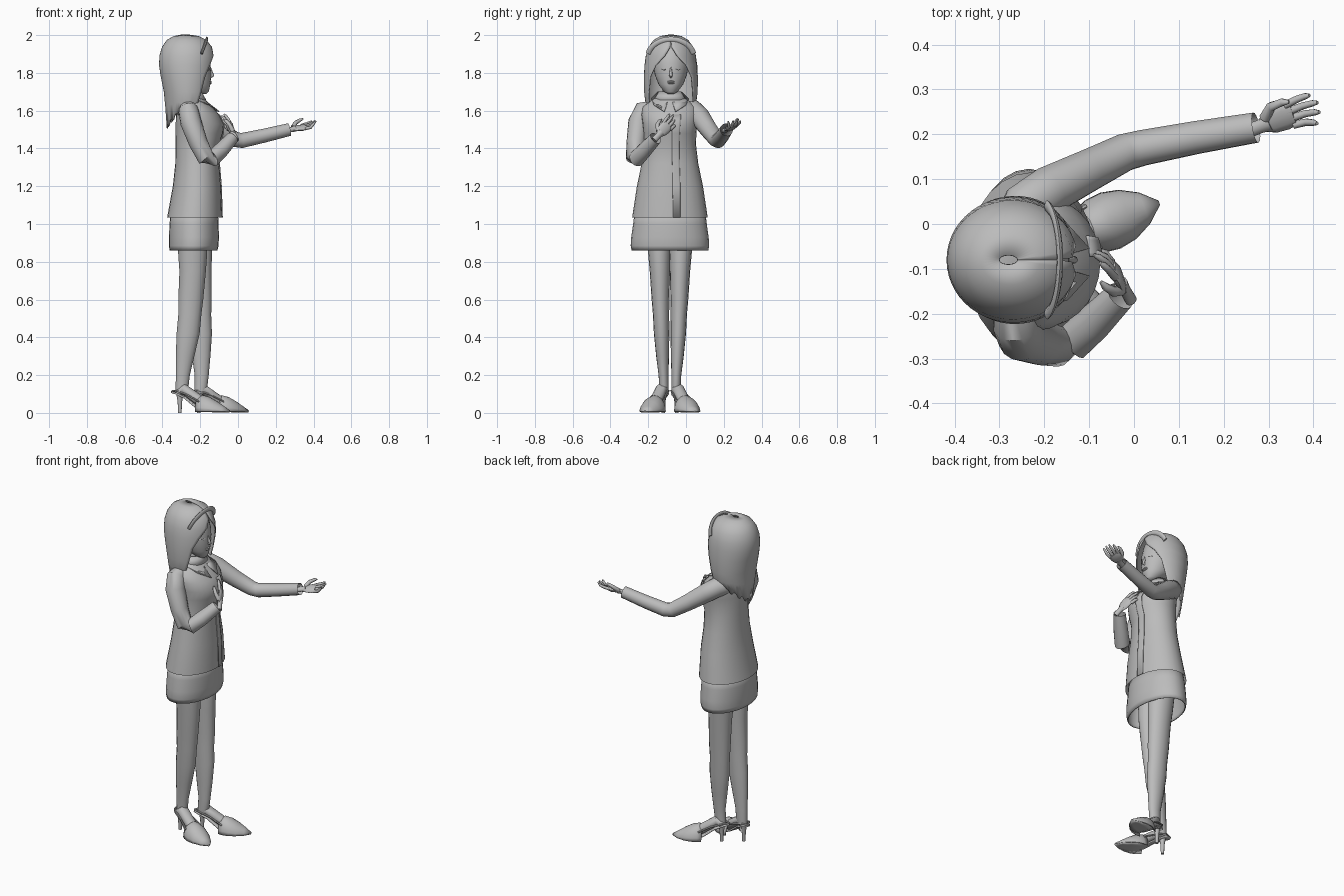
import bpy, bmesh, math
from math import sin, cos, pi, radians
from mathutils import Vector as V

if "Cube" in bpy.data.objects:
    bpy.data.objects.remove(bpy.data.objects["Cube"], do_unlink=True)

grey = bpy.data.materials.new("plain grey")
grey.use_nodes = True
grey.diffuse_color = (0.5, 0.5, 0.5, 1)
grey.node_tree.nodes["Principled BSDF"].inputs["Base Color"].default_value = grey.diffuse_color
MID = -0.085  # y of the body's own centre plane


def finish(name, bm, thick=0, angle=50):
    bmesh.ops.recalc_face_normals(bm, faces=bm.faces)
    mesh = bpy.data.meshes.new(name)
    bm.to_mesh(mesh)
    bm.free()
    mesh.materials.append(grey)
    ob = bpy.data.objects.new(name, mesh)
    bpy.context.collection.objects.link(ob)
    if thick:
        mod = ob.modifiers.new("thickness", 'SOLIDIFY')
        mod.thickness, mod.offset = thick, 0
    bpy.ops.object.select_all(action='DESELECT')
    bpy.context.view_layer.objects.active = ob
    ob.select_set(True)
    bpy.ops.object.shade_smooth_by_angle(angle=radians(angle))
    return ob


def loft(name, rings, closed=True, caps=(True, True), thick=0):
    """Skin a list of equal-length point rows."""
    bm = bmesh.new()
    rows = [[bm.verts.new(p) for p in r] for r in rings]
    n = len(rows[0])
    for a, b in zip(rows, rows[1:]):
        for i in range(n if closed else n - 1):
            j = (i + 1) % n
            bm.faces.new((a[i], a[j], b[j], b[i]))
    for use, row in zip(caps, (rows[0], rows[-1])):
        if use and closed:
            bm.faces.new(row)
    return finish(name, bm, thick)


def oval(z, x0, x1, ry, y=MID, n=28):
    cx, rx = (x0 + x1) / 2, (x1 - x0) / 2
    return [V((cx + rx * cos(2 * pi * i / n), y + ry * sin(2 * pi * i / n), z)) for i in range(n)]


def tube(name, path, radii, flat=1.0, up=(0, 0, 1), n=12, caps=(True, True), thick=0):
    """Round or flattened limb along a path; flat scales it along up."""
    pts, rings = [V(p) for p in path], []
    for k, p in enumerate(pts):
        t = (pts[min(k + 1, len(pts) - 1)] - pts[max(k - 1, 0)]).normalized()
        side = t.cross(V(up)).normalized()
        nor = side.cross(t)
        rings.append([p + radii[k] * (side * cos(2 * pi * i / n) + nor * flat * sin(2 * pi * i / n))
                      for i in range(n)])
    return loft(name, rings, True, caps, thick)


def ball(name, centre, size):
    bm = bmesh.new()
    bmesh.ops.create_uvsphere(bm, u_segments=14, v_segments=8, radius=1)
    for v in bm.verts:
        v.co = V([c + s * q for c, s, q in zip(centre, size, v.co)])
    return finish(name, bm)


# Jacket and its overlapping front edge
JACKET = [(1.035, -.375, -.085, .2), (1.2, -.345, -.09, .175), (1.32, -.332, -.1, .15),
          (1.42, -.33, -.1, .138), (1.48, -.33, -.08, .14), (1.53, -.33, -.075, .145),
          (1.58, -.328, -.1, .152), (1.62, -.318, -.135, .145), (1.65, -.305, -.165, .105),
          (1.68, -.285, -.19, .06)]
loft("jacket", [oval(*r) for r in JACKET], caps=(False, True))
edge = []
for z, x0, x1, ry in JACKET[:7]:
    row = []
    for i in range(6):
        a = 0.08 + 0.04 * i * (1 + z - 1.035)
        row.append(V(((x0 + x1) / 2 + ((x1 - x0) / 2 + .003) * cos(a), MID + (ry + .003) * sin(a), z)))
    edge.append(row)
loft("jacket_front_edge", edge, closed=False, thick=.004)

# Skirt, open underneath
SKIRT = [(1.08, -.35, -.11, .182), (1.0, -.36, -.106, .192), (.93, -.362, -.104, .202),
         (.885, -.362, -.106, .205), (.86, -.36, -.112, .2)]
loft("skirt", [oval(*r) for r in SKIRT], caps=(False, False), thick=.006)

# Neck and collar
tube("neck", [(-.245, MID, 1.6), (-.235, MID, 1.68), (-.235, -.08, 1.76)], [.05, .042, .042])
loft("collar_band", [oval(1.655, -.3, -.17, .085), oval(1.7, -.29, -.195, .057)], caps=(False, False), thick=.005)
for side, word in ((1, "left"), (-1, "right")):
    bm = bmesh.new()
    flap = [(-.24, .062, 1.7), (-.165, .012, 1.645), (-.1, .03, 1.595), (-.15, .085, 1.63), (-.24, .1, 1.662)]
    bm.faces.new([bm.verts.new((x, MID + side * y, z)) for x, y, z in flap])
    finish(word + "_collar", bm, thick=.006)

# Head
HEAD = [(1.688, -.2, -.168, .014), (1.7, -.23, -.155, .036), (1.74, -.3, -.146, .066),
        (1.79, -.33, -.142, .085), (1.85, -.36, -.146, .095), (1.92, -.36, -.162, .088),
        (1.96, -.33, -.2, .055)]
loft("head", [oval(*r, y=-.08) for r in HEAD])
tube("nose", [(-.147, -.08, 1.83), (-.14, -.08, 1.8), (-.134, -.08, 1.785), (-.145, -.08, 1.777)],
     [.003, .008, .009, .005], up=(0, 1, 0), n=8)
for z in (1.746, 1.754):
    ball("lip", (-.147, -.08, z), (.008, .019, .005))
for side, word in ((1, "left"), (-1, "right")):
    tube(word + "_closed_eye", [(-.149, -.08 + side * .022, 1.822), (-.153, -.08 + side * .038, 1.816),
                                (-.168, -.08 + side * .055, 1.822)], [.002, .004, .002], n=6)

# Long hair: a shell parted over the face, with a ragged tapered end
# rows: height, back x, front x, half width, half opening in degrees, ragged drop
HAIR = [(2.0, -.3, -.26, .01, 0, 0), (1.992, -.34, -.21, .055, 0, 0), (1.972, -.375, -.168, .09, 0, 0),
        (1.935, -.4, -.14, .116, 2, 0), (1.89, -.413, -.128, .13, 14, 0), (1.84, -.415, -.124, .137, 35, 0),
        (1.78, -.406, -.125, .14, 50, 0), (1.7, -.39, -.14, .139, 56, 0), (1.65, -.382, -.15, .133, 62, .02),
        (1.61, -.374, -.17, .12, 72, .07)]
COLS, rows = 41, []
for z, x0, x1, ry, gap, drop in HAIR:
    row = []
    for i in range(COLS):
        a = radians(gap) + (2 * pi - 2 * radians(gap)) * i / (COLS - 1)
        back = max(0, -cos(a)) ** 2
        fall = drop * (back * 1.2 + (.28 if i % 4 < 2 else 0))
        row.append(V(((x0 + x1) / 2 + (x1 - x0) / 2 * cos(a), -.08 + ry * sin(a) * (1 - 2 * fall), z - fall)))
    rows.append(row)
loft("long_hair", rows, closed=False, thick=.006)

# Hairband arching over the crown
band = []
for k in range(17):
    a = pi * (.06 + .88 * k / 16)
    band.append((-.2 + .035 * sin(a), -.08 + .122 * cos(a), 1.885 + .093 * sin(a)))
tube("hairband", band, [.014] * len(band), flat=.5, up=(1, 0, 0), n=8)

# Sleeves, open at the cuff
ARMS = {
    "right": ([(-.265, -.17, 1.61), (-.262, -.225, 1.6), (-.25, -.25, 1.54), (-.21, -.265, 1.43),
               (-.17, -.272, 1.35), (-.135, -.262, 1.345), (-.09, -.22, 1.39), (-.03, -.16, 1.455)],
              [.045, .053, .056, .05, .046, .043, .041, .034]),
    "left": ([(-.27, -.02, 1.6), (-.24, .04, 1.6), (-.19, .075, 1.565), (-.1, .12, 1.5),
              (-.02, .16, 1.448), (.02, .17, 1.442), (.14, .193, 1.468), (.272, .215, 1.5)],
             [.05, .056, .054, .047, .042, .04, .037, .034]),
}
for word, (path, radii) in ARMS.items():
    tube(word + "_sleeve", path, radii, up=(0, .3, 1) if word == "left" else (1, 0, .2),
         n=16, caps=(True, False))


# Hands: wrist, palm and five bent fingers in a local frame
def hand(word, wrist, along, palm_up, thumb):
    f, u = V(along).normalized(), V(palm_up)
    u = (u - f * u.dot(f)).normalized()
    s = f.cross(u) * thumb
    at = lambda a, b, c: V(wrist) + f * a + s * b + u * c
    tube(word + "_wrist", [at(-.035, 0, 0), at(0, 0, 0), at(.025, 0, 0)], [.017, .016, .019], .8, u)
    tube(word + "_palm", [at(.005, 0, 0), at(.03, .002, 0), at(.06, .002, -.003), at(.083, 0, 0)],
         [.016, .03, .034, .028], .38, u)
    for k, reach in enumerate((.055, .066, .062, .048)):
        b = .026 - .017 * k
        curl = .012 + .007 * k
        tube(word + "_finger", [at(.072, b, 0), at(.08 + reach * .45, b * 1.15, .003),
                                at(.08 + reach * .8, b * 1.2, curl * .6), at(.08 + reach, b * 1.2, curl)],
             [.0095, .0085, .0075, .004], 1, u, n=8)
    tube(word + "_thumb", [at(.02, .016, .004), at(.045, .04, .016), at(.075, .044, .026), at(.09, .04, .03)],
         [.013, .011, .009, .004], 1, u, n=8)


hand("right", (-.02, -.147, 1.468), (-.07, .12, .13), (-.8, -.3, -.1), 1)
hand("left", (.28, .217, 1.5), (.13, .05, .025), (-.1, -.35, .8), -1)

# Legs, feet and slingback heels
LEG = [(.97, -.245, .06, .078, .064, .02), (.85, -.24, .056, .077, .06, .025), (.75, -.24, .053, .07, .054, .03),
       (.6, -.25, .05, .066, .047, .045), (.52, -.255, .047, .061, .043, .052), (.42, -.264, .044, .061, .041, .065),
       (.3, -.28, .039, .049, .034, .085), (.2, -.292, .034, .037, .026, .1), (.14, -.296, .032, .034, .025, .1),
       (.105, -.3, .032, .03, .023, .1)]
for side, word in ((1, "left"), (-1, "right")):
    shift = .1 if side > 0 else 0
    rings = []
    for z, x, y, rx, ry, sh in LEG:
        cx = x + (sh if side > 0 else 0)
        rings.append(oval(z, cx - rx, cx + rx, ry, MID + side * y, 16))
    loft(word + "_leg", rings)
    heel = V((-.35 + shift, MID + side * .02, 0))
    fwd = V((.305, side * .112, 0)).normalized()
    lat = V((-fwd.y, fwd.x, 0))
    at = lambda a, b, z: heel + fwd * a + lat * b + V((0, 0, z))
    tube(word + "_foot", [at(.035, 0, .105), at(.07, 0, .125), at(.12, 0, .09), at(.18, 0, .05), at(.25, 0, .03)],
         [.024, .034, .033, .034, .025], .85)
    # sole, dropping from the heel to the toe
    sole = []
    for a, w, z in ((0, .012, .11), (.03, .026, .103), (.08, .026, .08), (.14, .032, .035),
                    (.19, .052, .012), (.24, .055, .008), (.29, .034, .007), (.325, .003, .007)):
        sole.append([at(a, b * w, z) for b in (-1, -.5, 0, .5, 1)])
    loft(word + "_sole", sole, closed=False, thick=.009)
    # rounded toe cap ending in a point
    cap = []
    for a, w, h in ((.15, .05, .078), (.175, .06, .085), (.21, .064, .076), (.25, .056, .054),
                    (.29, .035, .028), (.325, .003, .006)):
        cap.append([at(a, w * cos(pi * i / 12), .006 + h * sin(pi * i / 12)) for i in range(13)])
    loft(word + "_toe_cap", cap, closed=False, thick=.005)
    tube(word + "_heel", [at(.045, 0, .1), at(.045, 0, .06), at(.045, 0, 0)], [.019, .012, .009], up=(1, 0, 0))
    for b in (-1, 1):
        tube(word + "_strap", [at(.0, 0, .115), at(.03, b * .026, .118), at(.1, b * .036, .095),
                               at(.17, b * .05, .06)], [.005] * 4, n=6)
